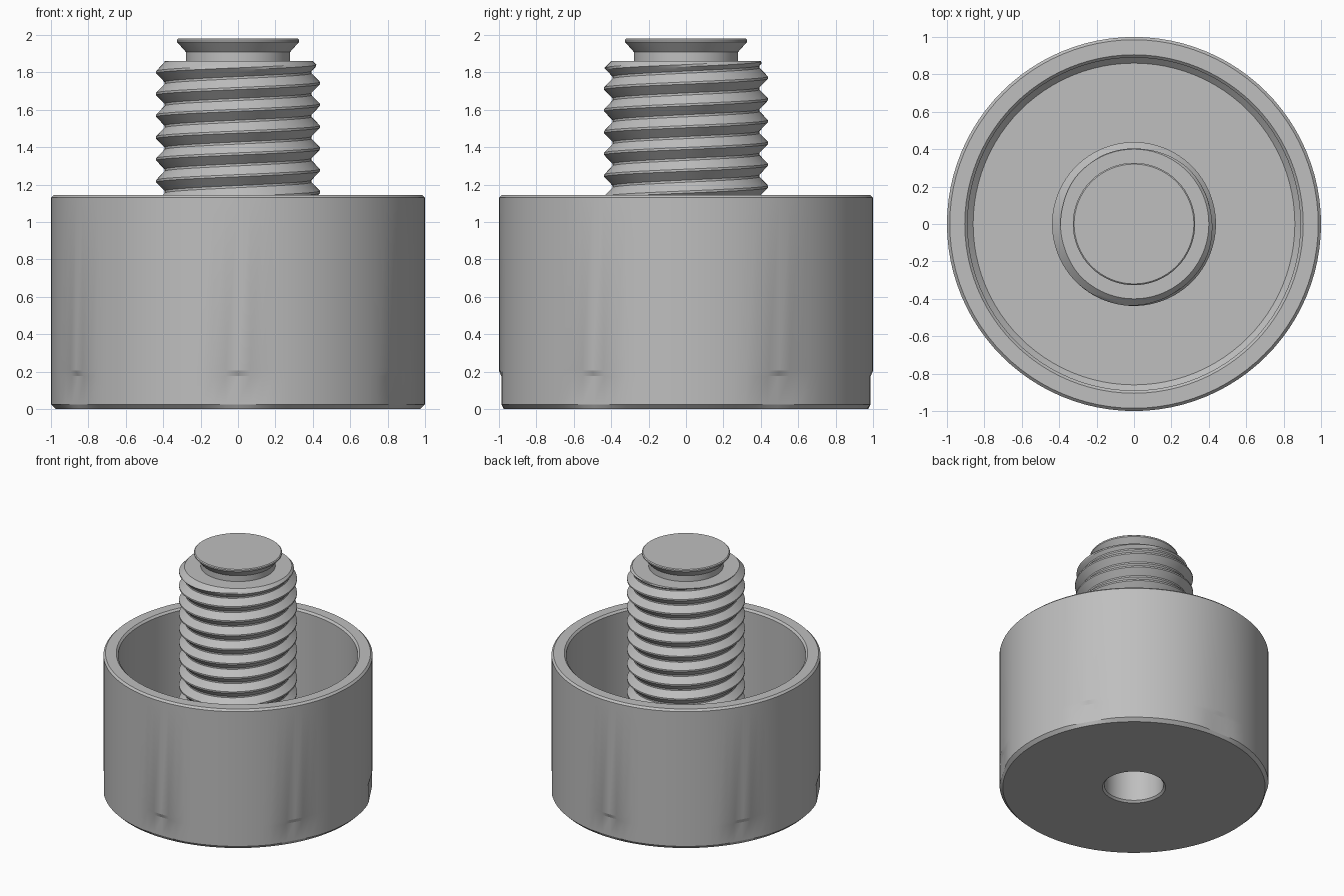
import bpy, bmesh, math
from mathutils import Vector

cube = bpy.data.objects.get("Cube")
if cube:
    bpy.data.objects.remove(cube, do_unlink=True)

SEGMENTS = 96
TAU = math.tau

steel = bpy.data.materials.new("grey steel")
steel.use_nodes = True
grey = (0.52, 0.52, 0.52, 1)
steel.diffuse_color = grey
steel.node_tree.nodes["Principled BSDF"].inputs["Base Color"].default_value = grey


def finish(name, bm):
    """Clean the mesh, add it to the scene and smooth its curved faces."""
    bmesh.ops.remove_doubles(bm, verts=bm.verts, dist=1e-5)
    bmesh.ops.dissolve_degenerate(bm, edges=bm.edges, dist=1e-5)
    bmesh.ops.recalc_face_normals(bm, faces=bm.faces)
    mesh = bpy.data.meshes.new(name)
    bm.to_mesh(mesh)
    bm.free()
    mesh.materials.append(steel)
    obj = bpy.data.objects.new(name, mesh)
    bpy.context.collection.objects.link(obj)
    bpy.ops.object.select_all(action="DESELECT")
    obj.select_set(True)
    bpy.context.view_layer.objects.active = obj
    bpy.ops.object.shade_smooth_by_angle(angle=math.radians(20))
    return obj


def lathe(profile):
    """Revolve (radius, height) points about the z axis."""
    bm = bmesh.new()
    verts = [bm.verts.new((r, 0, z)) for r, z in profile]
    edges = [bm.edges.new(pair) for pair in zip(verts, verts[1:])]
    bmesh.ops.spin(bm, geom=verts + edges, cent=(0, 0, 0), axis=(0, 0, 1),
                   angle=TAU, steps=SEGMENTS, use_merge=True)
    return bm


# Cup with chamfered rims and a blind hole underneath
FLOOR = 0.2
cup = lathe([(0, 0.6), (0.22, 0.6), (0.22, 0.015), (0.235, 0),
             (0.975, 0), (1, 0.025), (1, 0.175), (1, 0.205),
             (1, 1.13), (0.985, 1.145), (0.905, 1.145), (0.89, 1.13),
             (0.89, FLOOR + 0.03), (0.86, FLOOR), (0.3, FLOOR)])

# Six shallow grip flats around the foot of the cup
FLAT = 0.987
for k in range(6):
    a = TAU * (k + 0.5) / 6
    normal = Vector((math.cos(a), math.sin(a), 0))
    for v in cup.verts:
        excess = v.co.dot(normal) - FLAT
        if v.co.z < 0.19 and excess > 0:
            v.co -= normal * excess
finish("cup", cup)

# Threaded stud: a helical grid, trimmed at the floor and top chamfer
PITCH, ROOT, CREST = 0.1165, 0.393, 0.438
TOP, TOP_RADIUS = 1.86, 0.40
STEPS = 10          # profile points per turn of thread
CREST_Z = 1.626     # height of a crest on the +x side


def thread_radius(phase):
    """Trapezoid profile; the crest lies at phase zero."""
    distance = abs((phase + 0.5) % 1 - 0.5)
    slope = min(max((distance - 0.05) / 0.4, 0), 1)
    return CREST + (ROOT - CREST) * slope


# Sample crest and root corners, plus points along the flanks
phases = [-0.45, -0.35, -0.25, -0.15, -0.05, 0.05, 0.15, 0.25, 0.35, 0.45]
stud = bmesh.new()
grid = []
for i in range(SEGMENTS):
    a = TAU * i / SEGMENTS
    column = []
    for turn in range(-14, 4):
        for phase in phases:
            z = CREST_Z + PITCH * (turn + phase + i / SEGMENTS)
            z = min(max(z, FLOOR - 0.02), TOP)
            # Recover the phase after trimming so the end rings stay true
            p = (z - CREST_Z) / PITCH - i / SEGMENTS
            r = min(thread_radius(p), TOP_RADIUS + TOP - z)
            column.append(stud.verts.new((r * math.cos(a), r * math.sin(a), z)))
    grid.append(column)

for i in range(SEGMENTS):
    nxt = grid[(i + 1) % SEGMENTS]
    shift = STEPS if i == SEGMENTS - 1 else 0
    for j in range(len(nxt) - 1 - shift):
        stud.faces.new((grid[i][j], nxt[j + shift],
                        nxt[j + 1 + shift], grid[i][j + 1]))
stud.faces.new([column[-1] for column in grid])
finish("threaded_stud", stud)

# Neck and flared button on the end of the stud
button = lathe([(0.278, TOP - 0.02), (0.278, 1.908), (0.327, 1.963),
                (0.327, 1.974), (0.32, 1.98), (0, 1.98)])
finish("flared_button", button)
